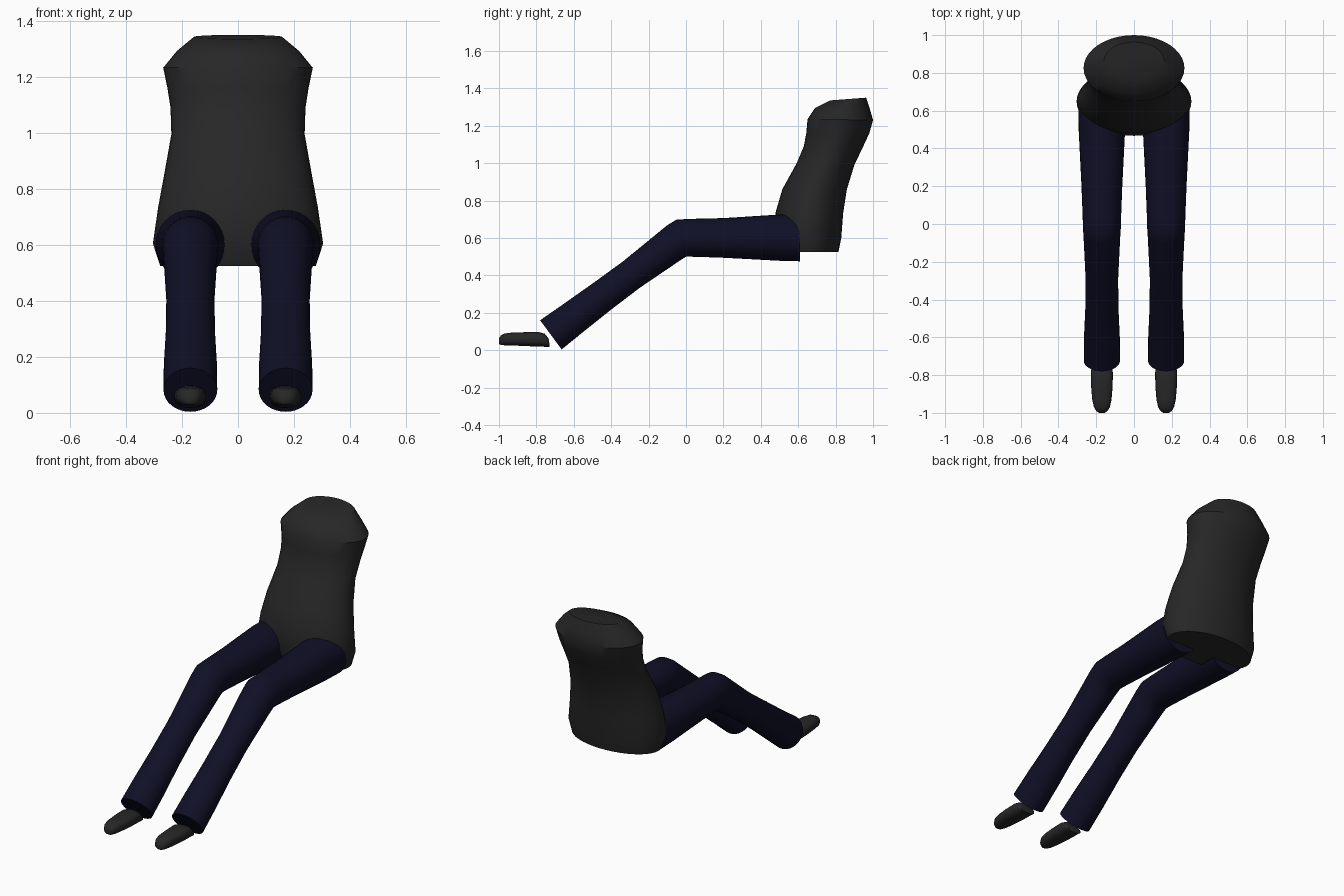
import bpy, bmesh, math
from mathutils import Vector


def material(name, rgb):
    m = bpy.data.materials.new(name)
    m.diffuse_color = (*rgb, 1)
    return m


GREY = material("charcoal", (0.02, 0.02, 0.02))
NAVY = material("dark navy", (0.005, 0.005, 0.02))


def loft(name, rings, mat, x=0.0, sides=40, power=1.0, angle=35):
    """Skin oval rings; each ring = (y, z) of two opposite points + half width."""
    bm = bmesh.new()
    loops = []
    for a, b, hw in rings:
        a, b = Vector((x, *a)), Vector((x, *b))
        mid, half = (a + b) / 2, (a - b) / 2
        loop = []
        for i in range(sides):
            t = 2 * math.pi * i / sides
            c, s = math.cos(t), math.sin(t)
            c = math.copysign(abs(c) ** power, c)
            s = math.copysign(abs(s) ** power, s)
            loop.append(bm.verts.new(mid + half * c + Vector((hw * s, 0, 0))))
        loops.append(loop)
    for p, q in zip(loops, loops[1:]):
        for i in range(sides):
            j = (i + 1) % sides
            bm.faces.new((p[i], p[j], q[j], q[i]))
    bm.faces.new(loops[0])
    bm.faces.new(loops[-1])
    bmesh.ops.recalc_face_normals(bm, faces=bm.faces)
    me = bpy.data.meshes.new(name)
    bm.to_mesh(me)
    bm.free()
    me.materials.append(mat)
    ob = bpy.data.objects.new(name, me)
    bpy.context.collection.objects.link(ob)
    bpy.ops.object.select_all(action='DESELECT')
    ob.select_set(True)
    bpy.context.view_layer.objects.active = ob
    bpy.ops.object.shade_smooth_by_angle(angle=math.radians(angle))
    return ob


# torso: front point, back point, half width, from hips to neck
loft("torso", [
    ((0.50, 0.525), (0.815, 0.525), 0.278),
    ((0.467, 0.61), (0.83, 0.60), 0.304),
    ((0.48, 0.74), (0.84, 0.73), 0.285),
    ((0.515, 0.86), (0.86, 0.86), 0.262),
    ((0.592, 1.00), (0.90, 0.99), 0.238),
    ((0.63, 1.09), (0.948, 1.09), 0.241),
    ((0.643, 1.16), (0.98, 1.16), 0.252),
    ((0.65, 1.235), (1.0, 1.23), 0.267),
    ((0.69, 1.295), (0.983, 1.29), 0.218),
    ((0.77, 1.335), (0.963, 1.35), 0.158),
], GREY)

for side, x in (("left", 0.17), ("right", -0.17)):
    # trouser leg: top point, bottom point, half width, from hip to cuff
    loft(side + "_trouser_leg", [
        ((0.61, 0.725), (0.61, 0.475), 0.125),
        ((0.50, 0.725), (0.50, 0.478), 0.123),
        ((0.20, 0.706), (0.20, 0.494), 0.108),
        ((0.03, 0.702), (0.06, 0.499), 0.102),
        ((-0.05, 0.698), (0.0, 0.50), 0.100),
        ((-0.10, 0.668), (-0.04, 0.474), 0.097),
        ((-0.34, 0.472), (-0.245, 0.335), 0.086),
        ((-0.50, 0.356), (-0.40, 0.217), 0.088),
        ((-0.66, 0.243), (-0.55, 0.097), 0.095),
        ((-0.78, 0.16), (-0.665, 0.004), 0.096),
    ], NAVY, x, sides=32)
    # shoe: top point, bottom point, half width, from heel to toe
    loft(side + "_shoe", [
        ((-0.73, 0.036), (-0.73, 0.020), 0.042),
        ((-0.735, 0.062), (-0.73, 0.018), 0.050),
        ((-0.755, 0.088), (-0.75, 0.018), 0.055),
        ((-0.79, 0.098), (-0.79, 0.019), 0.058),
        ((-0.86, 0.096), (-0.86, 0.022), 0.057),
        ((-0.93, 0.094), (-0.93, 0.025), 0.051),
        ((-0.97, 0.089), (-0.97, 0.026), 0.042),
        ((-0.99, 0.079), (-0.99, 0.028), 0.030),
        ((-1.0, 0.062), (-1.0, 0.034), 0.015),
    ], GREY, x, sides=24, power=0.8, angle=60)
